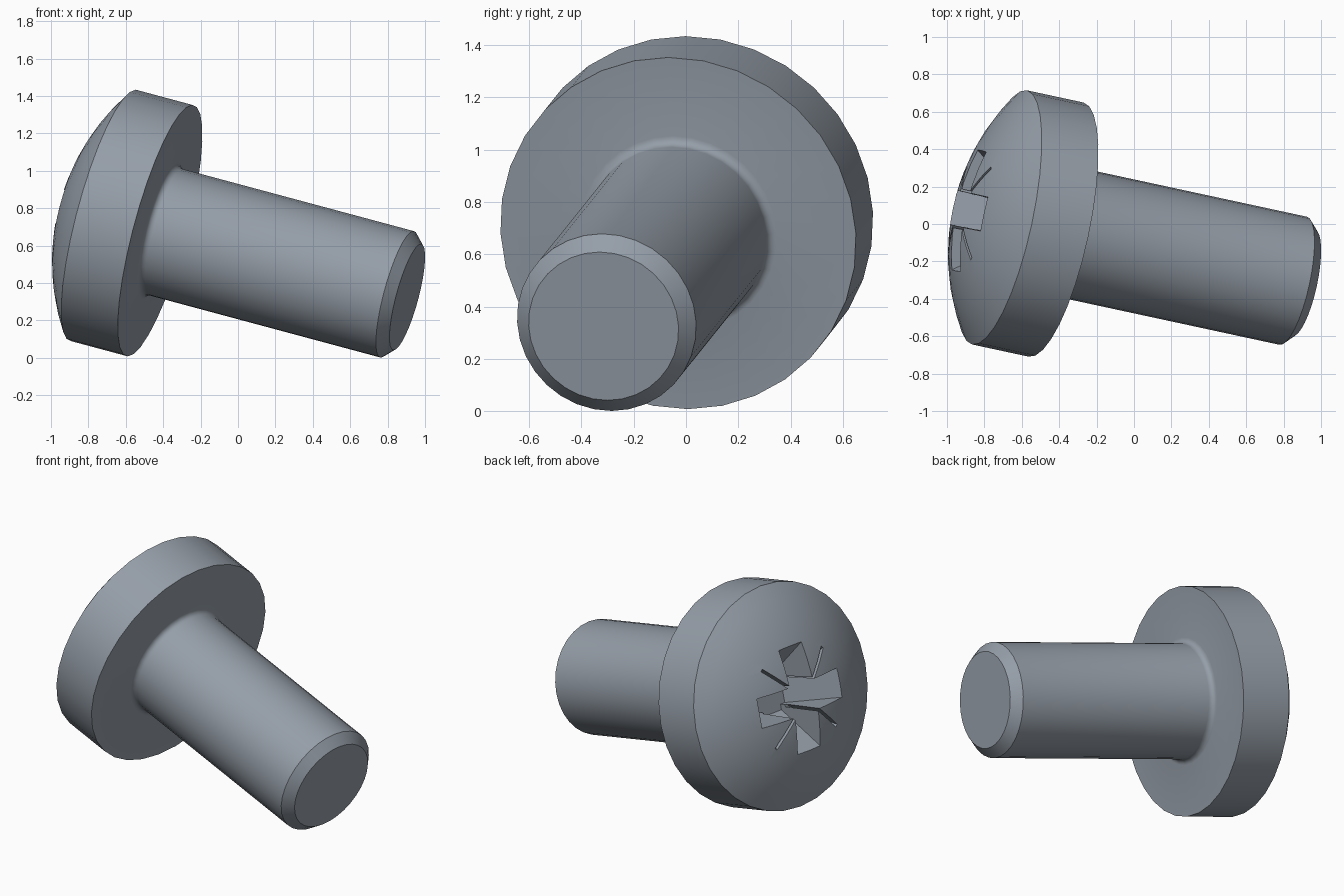
import bpy, bmesh
from math import sin, cos, pi, sqrt, radians
from mathutils import Matrix, Vector

cube = bpy.data.objects.get("Cube")
if cube:
    bpy.data.objects.remove(cube, do_unlink=True)

# Brushed steel colour
steel = bpy.data.materials.new("steel_grey")
steel.use_nodes = True
STEEL = (0.30, 0.34, 0.39, 1)
steel.diffuse_color = STEEL
steel.node_tree.nodes["Principled BSDF"].inputs["Base Color"].default_value = STEEL

# Sizes along the screw axis, measured from the tip
SHANK_R, HEAD_R, CHAMFER, FILLET = 0.35, 0.695, 0.057, 0.035
UNDERSIDE, RIM, APEX = 1.398, 1.718, 1.94
SEGMENTS = 32

# Pose: local z runs from the tip up to the dome
axis = Vector((-0.9456, 0.204, 0.254)).normalized()
side = Vector((-axis.y, axis.x, 0)) * -1
side.normalize()
pose = Matrix((side, axis.cross(side), axis)).transposed().to_4x4()
pose.translation = (0.905, -0.315, 0.325)


def make_object(name, bm):
    bmesh.ops.recalc_face_normals(bm, faces=bm.faces)
    mesh = bpy.data.meshes.new(name)
    bm.to_mesh(mesh)
    bm.free()
    mesh.materials.append(steel)
    obj = bpy.data.objects.new(name, mesh)
    bpy.context.collection.objects.link(obj)
    obj.matrix_world = pose
    return obj


def lathe(name, profile):
    bm = bmesh.new()
    verts = [bm.verts.new((r, 0, z)) for r, z in profile]
    edges = [bm.edges.new(pair) for pair in zip(verts, verts[1:])]
    bmesh.ops.spin(bm, geom=verts + edges, cent=(0, 0, 0), axis=(0, 0, 1),
                   angle=2 * pi, steps=SEGMENTS, use_duplicate=False)
    bmesh.ops.remove_doubles(bm, verts=bm.verts, dist=1e-4)
    # Close the flat tip
    bmesh.ops.holes_fill(bm, edges=[e for e in bm.edges if e.is_boundary], sides=0)
    return make_object(name, bm)


def blade(name, angle, width, top_r, bottom_r, depth, width_bottom):
    """Tapered cutter spanning the dome, with its top just above it."""
    bm = bmesh.new()
    rings = []
    for r, w, z in ((top_r, width, APEX + 0.05), (bottom_r, width_bottom, APEX - depth)):
        rings.append([bm.verts.new((sx * r, sy * w / 2, z))
                      for sx, sy in ((-1, -1), (1, -1), (1, 1), (-1, 1))])
    top, bottom = rings
    bm.faces.new(top)
    bm.faces.new(bottom)
    for i in range(4):
        j = (i + 1) % 4
        bm.faces.new((top[i], top[j], bottom[j], bottom[i]))
    bmesh.ops.rotate(bm, verts=bm.verts, matrix=Matrix.Rotation(angle, 3, 'Z'))
    return make_object(name, bm)


# Body profile: chamfered tip, shank, neck fillet, head rim, domed top
profile = [(SHANK_R - CHAMFER, 0), (SHANK_R, CHAMFER)]
for i in range(5):
    a = i / 4 * pi / 2
    profile.append((SHANK_R + FILLET * (1 - cos(a)), UNDERSIDE - FILLET * (1 - sin(a))))
profile += [(HEAD_R, UNDERSIDE)]
height = APEX - RIM
dome_r = (HEAD_R ** 2 + height ** 2) / (2 * height)
for i in range(9):
    r = HEAD_R * (1 - i / 8)
    profile.append((r, APEX - dome_r + sqrt(dome_r ** 2 - r ** 2)))
screw = lathe("screw_body", profile)

# Cross recess with four thin diagonal slits
cutters = []
for k in range(2):
    cutters.append(blade("cross_cutter", k * pi / 2, 0.19, 0.398, 0.12, 0.34, 0.17))
    cutters.append(blade("slit_cutter", pi / 4 + k * pi / 2, 0.018, 0.43, 0.16, 0.30, 0.018))
for cutter in cutters:
    cutter.hide_render = True
    cutter.hide_viewport = True
    cut = screw.modifiers.new("recess", 'BOOLEAN')
    cut.operation = 'DIFFERENCE'
    cut.solver = 'EXACT'
    cut.object = cutter

# Bake the cuts, then smooth while keeping the sharp edges
bpy.context.view_layer.update()
graph = bpy.context.evaluated_depsgraph_get()
baked = bpy.data.meshes.new_from_object(screw.evaluated_get(graph))
screw.modifiers.clear()
screw.data = baked
for cutter in cutters:
    bpy.data.objects.remove(cutter, do_unlink=True)
bpy.ops.object.select_all(action='DESELECT')
screw.select_set(True)
bpy.context.view_layer.objects.active = screw
bpy.ops.object.shade_smooth_by_angle(angle=radians(30))
